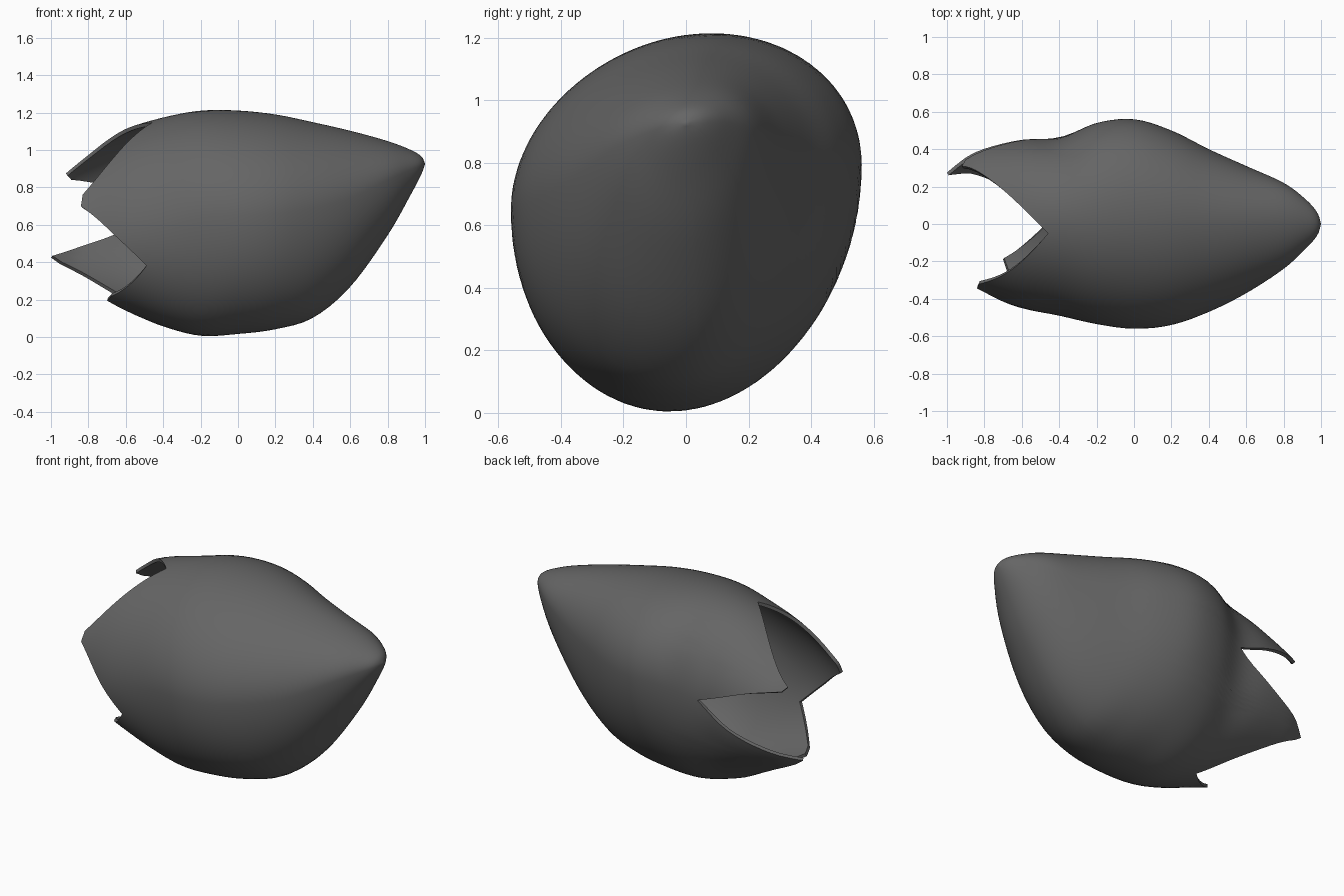
import bpy, bmesh, math

if "Cube" in bpy.data.objects:
    bpy.data.objects.remove(bpy.data.objects["Cube"])

# Cross-sections along x: x, y min, y max, z bottom, z top, z of widest line
SECTIONS = [
    (-1.00, -.35, .34, .24, .94, .60), (-.90, -.36, .41, .22, .98, .60),
    (-.80, -.38, .44, .20, 1.02, .60), (-.60, -.45, .46, .14, 1.11, .61),
    (-.40, -.49, .46, .06, 1.17, .65), (-.20, -.535, .54, .01, 1.205, .71),
    (0.00, -.56, .56, .02, 1.205, .72), (.20, -.54, .50, .045, 1.185, .73),
    (.40, -.47, .40, .105, 1.145, .75), (.60, -.37, .31, .27, 1.10, .79),
    (.80, -.24, .22, .545, 1.045, .87), (.92, -.13, .13, .755, 1.00, .91),
    (.98, -.06, .06, .87, .965, .925), (1.00, 0, 0, .925, .925, .925),
]
# Jagged rim: angle in degrees, x where the shell ends (four pointed petals)
RIM = [(0, -.40), (33, -.90), (39, -.92), (96, -.46), (150, -.83), (159, -.84),
       (201, -.49), (234, -.68), (243, -.70), (276, -.42), (318, -.95),
       (324, -1.0), (360, -.40)]
SHEAR = 0.13
STEPS, ROWS = 120, 40
LAST = len(SECTIONS) - 1


def section(u):
    """Smooth interpolation between the sections."""
    i = min(int(u), LAST - 1)
    t = u - i
    a, b, c, d = (SECTIONS[max(0, min(LAST, i + k))] for k in (-1, 0, 1, 2))
    return [q + .5 * t * (r - p + t * (2*p - 5*q + 4*r - s + t * (3*(q - r) + s - p)))
            for p, q, r, s in zip(a, b, c, d)]


def rim_x(deg):
    for (a, x), (b, y) in zip(RIM, RIM[1:]):
        if a <= deg <= b:
            return x + (y - x) * (deg - a) / (b - a)


def find_u(x):
    lo, hi = 0.0, float(LAST)
    for _ in range(30):
        mid = (lo + hi) / 2
        lo, hi = (mid, hi) if section(mid)[0] < x else (lo, mid)
    return lo


def point(u, ang):
    x, y0, y1, z0, z1, zc = section(u)
    c, s = math.cos(ang), math.sin(ang)
    y = c * (y1 if c > 0 else -y0)
    return x, y, zc + s * ((z1 - zc) if s > 0 else (zc - z0)) + SHEAR * y


# Pod shell with petals around its open end
bm = bmesh.new()
columns = []
for k in range(STEPS):
    deg = 360 * k / STEPS
    start = find_u(rim_x(deg))
    columns.append([bm.verts.new(point(start + (LAST - start) * r / ROWS, math.radians(deg)))
                    for r in range(ROWS)])
nose = bm.verts.new(point(LAST, 0))
for k in range(STEPS):
    a, b = columns[k], columns[(k + 1) % STEPS]
    for r in range(ROWS - 1):
        bm.faces.new((a[r], a[r + 1], b[r + 1], b[r]))
    bm.faces.new((a[-1], nose, b[-1]))
bm.normal_update()
if sum(f.normal.y * f.calc_center_median().y for f in bm.faces) < 0:
    bmesh.ops.reverse_faces(bm, faces=bm.faces[:])
mesh = bpy.data.meshes.new("pod_shell")
bm.to_mesh(mesh)
bm.free()
pod = bpy.data.objects.new("pod_shell", mesh)
bpy.context.collection.objects.link(pod)

# Thin wall so the hollow has an inner side
wall = pod.modifiers.new("wall", 'SOLIDIFY')
wall.thickness = 0.02
wall.offset = -1
bpy.context.view_layer.objects.active = pod
pod.select_set(True)
bpy.ops.object.modifier_apply(modifier="wall")
bpy.ops.object.shade_smooth_by_angle(angle=math.radians(45))

# Dark grey finish
mat = bpy.data.materials.new("dark_grey")
mat.diffuse_color = (0.13, 0.13, 0.13, 1)
mat.use_nodes = True
mat.node_tree.nodes["Principled BSDF"].inputs["Base Color"].default_value = mat.diffuse_color
mesh.materials.append(mat)
